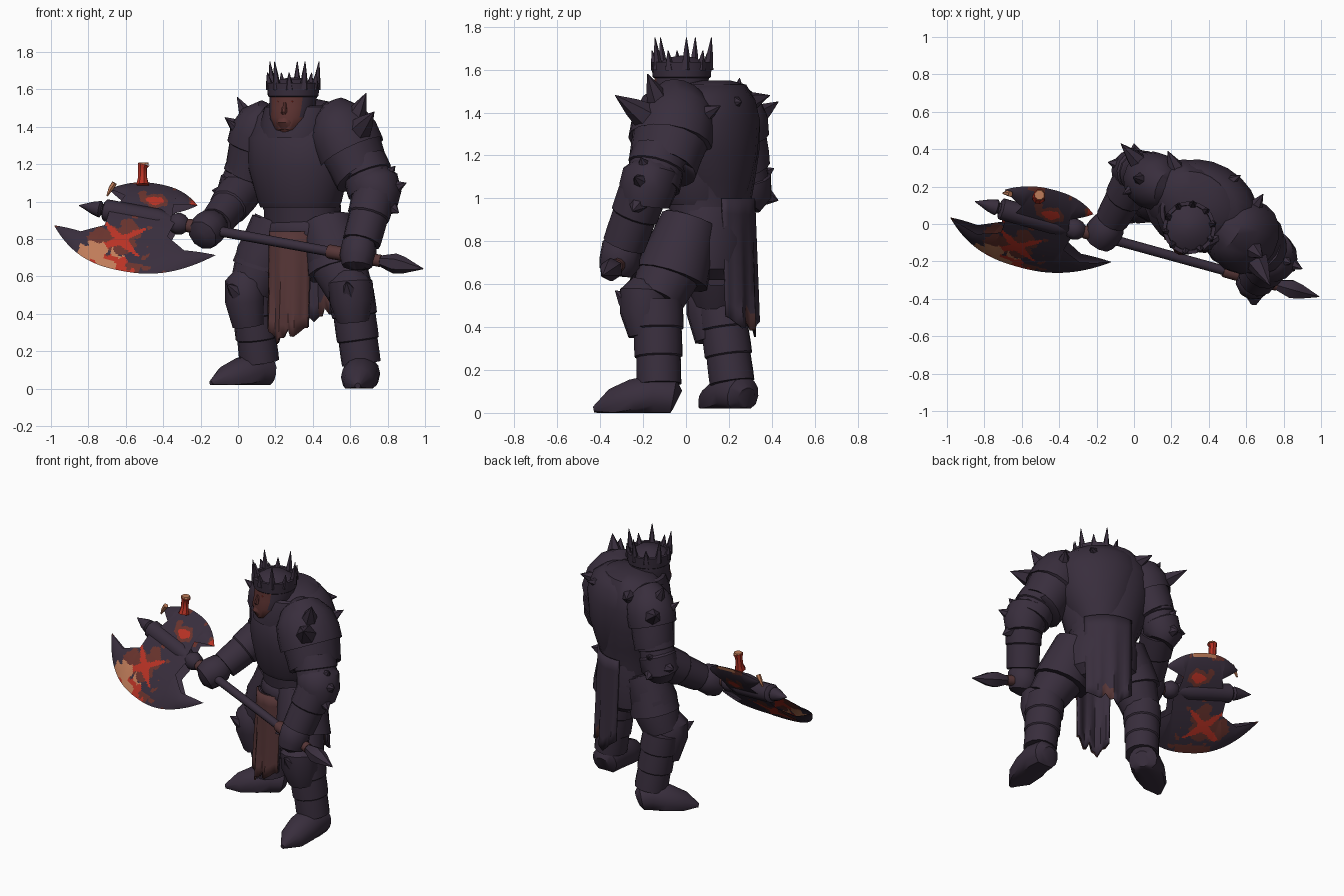
import bpy, bmesh, math, random
from mathutils import Vector as V, noise

FWD = V((-0.5, -0.866, 0))      # direction the body faces
LAT = V((0.866, -0.5, 0))       # the body's own left
UP = V((0, 0, 1))


def colour(name, rgb):
    m = bpy.data.materials.new(name)
    m.diffuse_color = (*rgb, 1)
    return m


DARK = colour("dark_iron", (0.040, 0.027, 0.046))
CLOTH = colour("worn_cloth", (0.092, 0.036, 0.037))
FACE = colour("face_brown", (0.105, 0.032, 0.030))
RED = colour("ember_red", (0.48, 0.032, 0.018))
RUST = colour("rust_glow", (0.14, 0.033, 0.026))
TAN = colour("hot_tan", (0.52, 0.20, 0.10))


def build(name, verts, faces, mats, rule=None):
    """Mesh from points; rule(face) gives the material index."""
    me = bpy.data.meshes.new(name)
    me.from_pydata([tuple(v) for v in verts], [], faces)
    bm = bmesh.new()
    bm.from_mesh(me)
    bmesh.ops.remove_doubles(bm, verts=bm.verts, dist=0.0005)
    bmesh.ops.recalc_face_normals(bm, faces=bm.faces)
    if rule:
        for f in bm.faces:
            f.material_index = rule(f)
    bm.to_mesh(me)
    bm.free()
    for m in mats:
        me.materials.append(m)
    ob = bpy.data.objects.new(name, me)
    bpy.context.collection.objects.link(ob)
    return ob


def loft(name, rings, mats, n=16, rule=None, floor=0):
    """Skin over rings of (centre, side vector, depth vector)."""
    verts = []
    for c, a, b in rings:
        for i in range(n):
            t = math.tau * i / n
            p = c + a * math.cos(t) + b * math.sin(t)
            p.z = max(p.z, floor)
            verts.append(p)
    faces = [(k*n+i, k*n+(i+1) % n, k*n+n+(i+1) % n, k*n+n+i)
             for k in range(len(rings)-1) for i in range(n)]
    faces += [tuple(range(n)), tuple(range(len(verts)-n, len(verts)))]
    return build(name, verts, faces, mats, rule)


def tube(name, pts, mat=DARK, n=14, ref=FWD, floor=0, depth=1.0):
    """Round limb through (x, y, z, radius) points."""
    ps = [V(p[:3]) for p in pts]
    rings = []
    for i, p in enumerate(pts):
        t = (ps[min(i+1, len(ps)-1)] - ps[max(i-1, 0)]).normalized()
        a = t.cross(ref).normalized()
        rings.append((ps[i], a * p[3], a.cross(t) * p[3] * depth))
    return loft(name, rings, [mat], n, floor=floor)


def plated(name, a, b, count, **kw):
    """Overlapping, slightly flared bands from a to b, each (x, y, z, radius)."""
    a, b = V(a), V(b)
    pts = []
    for i in range(count):
        for t, s in ((i + 0.02, 0.97), (i + 0.6, 1.02), (i + 0.97, 1.04)):
            p = a.lerp(b, t / count)
            p.w *= s
            pts.append(p)
    return tube(name, pts, **kw)


def stack(name, rows, mats=[DARK], side=LAT, n=20, rule=None):
    """Level rings (x, y, z, half width, half depth)."""
    back = V((-side.y, side.x, 0))
    return loft(name, [(V(r[:3]), side * r[3], back * r[4]) for r in rows], mats, n, rule)


def spike(name, base, tip, r, mat=DARK, n=6):
    b, t = V(base), V(tip)
    tube(name, [(*b, r), (*b.lerp(t, 0.5), r * 0.6), (*t, 0.002)], mat, n, ref=V((0.31, 0.9, 0.3)))


# Torso, upper back, breastplate, belt, seat and neck guard
stack("torso", [(.35, .10, .70, .17, .14), (.35, .10, .82, .225, .18), (.34, .11, .95, .21, .18),
                (.33, .10, 1.08, .25, .21), (.33, .10, 1.22, .285, .225), (.34, .10, 1.36, .31, .22),
                (.34, .11, 1.46, .27, .19), (.34, .13, 1.53, .18, .14), (.34, .14, 1.55, .08, .06)])
stack("upper_back", [(.39, .13, .98, .14, .14), (.39, .13, 1.08, .19, .17), (.40, .125, 1.2, .24, .195), (.40, .12, 1.36, .28, .205),
                     (.39, .12, 1.46, .26, .18), (.38, .13, 1.52, .18, .13), (.38, .14, 1.54, .05, .05)])
stack("breastplate", [(.33, .09, .97, .22, .185), (.33, .09, 1.0, .235, .2), (.325, .09, 1.18, .285, .23),
                      (.32, .09, 1.34, .28, .225), (.32, .09, 1.44, .2, .17)])
stack("belt", [(.35, .10, .80, .235, .18), (.35, .10, .83, .245, .195), (.35, .10, .88, .23, .185), (.35, .11, .9, .215, .178)])
stack("seat", [(.37, .12, .62, .16, .12), (.37, .125, .67, .225, .165), (.365, .12, .8, .235, .185), (.35, .12, .96, .20, .18)])
stack("neck_guard", [(.32, .05, 1.34, .20, .20), (.32, .04, 1.42, .21, .18), (.32, .04, 1.505, .19, .15),
                     (.32, .04, 1.515, .17, .13), (.31, .03, 1.44, .12, .1)])

# Head with exposed face
look = V((-0.36, -0.93, 0))
hside = V((0.93, -0.36, 0))


def face_rule(f):
    c = f.calc_center_median()
    return int(1.36 < c.z < 1.57 and (c - V((.295, -.02, c.z))).normalized().dot(look) > 0.78)


stack("helmet", [(.275, -.06, 1.365, .05, .06), (.28, -.05, 1.385, .085, .10), (.285, -.04, 1.45, .115, .125),
                 (.29, -.025, 1.5, .122, .125), (.295, -.02, 1.56, .128, .128), (.295, -.02, 1.62, .12, .12),
                 (.295, -.02, 1.655, .07, .07), (.295, -.02, 1.665, .01, .01)],
      [DARK, FACE], hside, 24, face_rule)
brow = V((.295, -.02, 0)) + look * 0.125
tube("nose", [(brow.x, brow.y, 1.53, .01), (brow.x-.004, brow.y-.008, 1.48, .018), (brow.x, brow.y, 1.46, .014)], FACE, 8)
tube("jaw", [(brow.x+.01, brow.y+.035, 1.46, .05), (brow.x+.004, brow.y+.018, 1.42, .05), (brow.x+.01, brow.y+.03, 1.385, .035)], FACE, 10)
for s in (-1, 1):
    e = brow + hside * 0.04 * s - look * 0.004 + UP * 1.535
    spike("eye", e - look * 0.01, e + look * 0.003, 0.011, RED)

# Crown band with tall points
stack("crown_band", [(.295, -.02, 1.56, .13, .13), (.295, -.02, 1.565, .136, .136), (.295, -.02, 1.635, .142, .142),
                     (.295, -.02, 1.635, .122, .122), (.295, -.02, 1.6, .118, .118)], side=hside)
for i in range(10):
    t = math.tau * (i + 0.25) / 10
    d = V((math.cos(t), math.sin(t), 0))
    c = V((.295, -.02, 0)) + d * .124
    spike("crown_point", c + UP * 1.6, c + d * .016 + UP * (1.75, 1.69)[i % 2], 0.025, n=5)

# Shoulders
tube("left_pauldron", [(.46, .0, 1.47, .06), (.49, -.02, 1.46, .12), (.53, -.04, 1.41, .165), (.575, -.06, 1.34, .18),
                       (.61, -.075, 1.26, .18), (.61, -.075, 1.27, .165), (.64, -.095, 1.2, .155), (.665, -.11, 1.14, .15),
                       (.665, -.11, 1.16, .11)], n=16, depth=1.12)
tube("right_pauldron", [(.21, .18, 1.46, .05), (.18, .19, 1.45, .11), (.14, .21, 1.41, .145), (.105, .23, 1.35, .155),
                        (.085, .24, 1.28, .15), (.085, .24, 1.29, .135), (.065, .26, 1.2, .13), (.05, .27, 1.14, .125),
                        (.05, .27, 1.16, .1)], n=16)
for b, t, r in (((.62, -.12, 1.43), (.685, -.18, 1.58), .065), ((.64, -.17, 1.37), (.728, -.33, 1.48), .075),
                ((.6, .02, 1.36), (.69, .16, 1.43), .075), ((.08, .23, 1.40), (-.005, .25, 1.56), .065),
                ((.05, .30, 1.36), (-.07, .43, 1.45), .065), ((.04, .22, 1.34), (-.06, .16, 1.44), .055),
                ((.24, .26, 1.44), (.18, .39, 1.48), .06), ((.44, .18, 1.44), (.57, .26, 1.45), .07)):
    spike("shoulder_spike", b, t, r)

# Arms: upper arm, elbow guard, bracer, gauntlet
plated("left_upper_arm", (.66, -.115, 1.22, .135), (.72, -.16, 1.06, .13), 2)
plated("left_bracer", (.735, -.19, 1.06, .12), (.66, -.29, .78, .098), 2)
plated("right_upper_arm", (.06, .26, 1.22, .115), (.01, .28, 1.06, .11), 2)
plated("right_bracer", (.01, .25, 1.05, .118), (-.12, .02, .885, .085), 2, ref=UP)
tube("left_elbow_guard", [(.71, -.16, 1.18, .08), (.72, -.16, 1.12, .135), (.74, -.18, 1.04, .135), (.735, -.19, .97, .115)])
tube("right_elbow_guard", [(.04, .27, 1.13, .08), (.02, .28, 1.1, .118), (0, .28, 1.02, .122), (.01, .26, .97, .09)])
for b, t in (((.79, -.19, 1.06), (.90, -.24, 1.1)), ((.77, -.18, 1.11), (.84, -.21, 1.19)),
             ((.79, -.21, .99), (.86, -.25, .94)), ((-.04, .31, 1.05), (-.14, .33, 1.06)),
             ((.01, .34, 1.02), (.0, .43, .99)), ((.02, .32, 1.09), (.0, .41, 1.14))):
    spike("elbow_spike", b, t, .062)
tube("left_gauntlet", [(.665, -.28, .80, .07), (.65, -.3, .77, .095), (.64, -.31, .70, .098), (.635, -.33, .655, .08), (.635, -.33, .635, .03)], n=10)
tube("right_gauntlet", [(-.11, .03, .90, .06), (-.13, .0, .88, .09), (-.165, -.05, .85, .1), (-.19, -.09, .82, .085), (-.205, -.11, .81, .035)], n=10, ref=UP)

# Legs: thigh, hip plate, knee, greave, boot
tube("left_thigh", [(.46, .02, .88, .14), (.52, -.06, .7, .155), (.6, -.14, .52, .125)])
tube("right_thigh", [(.22, .15, .88, .14), (.14, .15, .7, .155), (.07, .15, .52, .12)])
plated("left_hip_plate", (.48, .02, .90, .14), (.545, -.07, .62, .17), 1)
plated("right_hip_plate", (.20, .15, .90, .13), (.12, .16, .63, .152), 1)
plated("left_greave", (.605, -.135, .52, .125), (.66, -.125, .13, .1), 3)
plated("right_greave", (.07, .165, .52, .12), (.115, .215, .14, .102), 3)
tube("left_knee", [(.6, -.18, .62, .07), (.6, -.19, .57, .12), (.61, -.19, .47, .12), (.62, -.18, .36, .09)], n=10)
tube("right_knee", [(.05, .11, .62, .07), (.04, .11, .57, .11), (.04, .11, .47, .11), (.06, .13, .34, .09)], n=10)
spike("left_knee_spike", (.6, -.25, .5), (.58, -.33, .57), .06)
spike("right_knee_spike", (.01, .06, .5), (-.06, .0, .56), .055)
tube("left_boot", [(.66, -.04, .06, .05), (.66, -.06, .07, .09), (.66, -.15, .08, .1), (.65, -.24, .06, .1),
                   (.645, -.34, .035, .08), (.64, -.43, .015, .015)], ref=UP)
tube("right_boot", [(.17, .28, .07, .05), (.15, .265, .08, .09), (.09, .22, .09, .1), (.02, .18, .07, .098),
                    (-.07, .12, .045, .075), (-.145, .07, .03, .014)], ref=UP, floor=.02)


def rag(name, mid, side, out, w, top, low, slant, mats, rule=None, cols=12, rows=8):
    """Hanging cloth with a torn hem."""
    random.seed(4)
    verts, faces = [], []
    for i in range(cols + 1):
        u = i / cols * 2 - 1
        hem = low + 0.16 * abs(u) ** 1.5 * (top - low) + random.uniform(0, .06) * (1 + i % 2)
        for j in range(rows + 1):
            z = top + (hem - top) * j / rows
            k = (top - z) / (top - low)
            bulge = slant * k + 0.014 * math.sin(i * 1.6) * k - 0.05 * u * u
            verts.append(mid + side * u * w * (1 - .05 * k) + out * bulge + UP * z)
    for i in range(cols):
        for j in range(rows):
            a = i * (rows + 1) + j
            faces.append((a, a + 1, a + rows + 2, a + rows + 1))
    ob = build(name, verts, faces, mats, rule)
    mod = ob.modifiers.new("thickness", "SOLIDIFY")
    mod.thickness, mod.offset = 0.01, 0


def brown_strip(f):
    c = f.calc_center_median()
    return int(c.z < .50 and .44 < c.x < .49)


# Front loincloth with dark lining, and long back cloth
fs = V((.97, -.25, 0))
rag("front_cloth", V((.256, -.10, 0)), fs, FWD, .115, .84, .215, .03, [CLOTH])
rag("front_lining", V((.262, -.089, 0)), fs, FWD, .114, .84, .22, .03, [DARK])
rag("back_cloth", V((.44, .285, 0)), LAT, -FWD, .15, 1.0, .33, .02, [DARK, CLOTH], brown_strip)

# Axe shaft frame: A is the head end, AX runs to the pommel, BL to the big blade
A, B = V((-.85, .12, .98)), V((.995, -.39, .64))
AX = (B - A).normalized()
O = A.lerp(B, .19)
BL = V((-.305, -.63, -.714))
BL = (BL - AX * BL.dot(AX)).normalized()
W = AX.cross(BL)                # points to the rear side of the blades


def along(name, pts, mat=DARK, n=10):
    tube(name, [(*(A + AX * s), r) for s, r in pts], mat, n)


along("axe_shaft", [(.1, .028), (1.75, .026)])
along("axe_top_spike", [(0, .002), (.08, .035), (.12, .045), (.13, .03), (.2, .03)])
along("axe_socket", [(.14, .045), (.15, .06), (.3, .06), (.45, .06), (.52, .042), (.53, .05), (.56, .06), (.59, .052), (.61, .035)])
along("upper_grip", [(.61, .034), (.62, .037), (.73, .036), (.74, .03)], CLOTH)
along("lower_grip", [(1.40, .034), (1.41, .038), (1.55, .038), (1.56, .034)], CLOTH)
along("pommel_grip", [(1.60, .033), (1.70, .033)], CLOTH)
along("pommel_point", [(1.70, .03), (1.73, .04), (1.78, .055), (1.83, .045), (1.94, .002)], n=6)


def blade(name, inner, half, reach, drop, sign, heat_rule, nx=120, nt=44):
    """Curved blade; inner holds (u, s, v) points of the half outline, mirrored."""
    verts, faces = [], []
    for side in (1, -1):
        o = len(verts)
        for i in range(nx + 1):
            u = 2 * i / nx - 1
            a = abs(u)
            k = next(k for k in range(len(inner)-1) if a <= inner[k+1][0] + 1e-6)
            p, q = inner[k], inner[k+1]
            f = (a - p[0]) / (q[0] - p[0])
            g = math.copysign(1, u)
            i_s, i_v = g * (p[1] + (q[1]-p[1]) * f), p[2] + (q[2]-p[2]) * f
            o_s, o_v = half * u, reach - drop * a ** 2.4
            for j in range(nt + 1):
                t = j / nt
                th = .042 * (1 - t ** 3) * (1 - a ** 4)
                verts.append(O + AX * (i_s + (o_s-i_s) * t) + BL * sign * (i_v + (o_v-i_v) * t) + W * side * th)
        for i in range(nx):
            for j in range(nt):
                a = o + i * (nt + 1) + j
                faces.append((a, a + 1, a + nt + 2, a + nt + 1))

    def embers(f):
        d = f.calc_center_median() - O
        s, v = d.dot(AX), d.dot(BL) * sign
        flat = AX * s + BL * v
        return heat_rule(s, v, noise.noise(flat * 11) * .7 + noise.noise(flat * 24) * .3, d.dot(W) < 0)
    build(name, verts, faces, [DARK, RED, RUST, TAN], embers)


def large_heat(s, v, n, front):
    """Branching crack in the middle, hot lower corner, a few dim flecks."""
    if front and v > .29 + n * .1 and -.27 < s < -.05 + n * .2:
        return 3 if n < .22 else 1
    x, y = s + .06, v - .21
    arms = min(abs(y - .75 * x), abs(y + .9 * x)) + n * .03
    reach = math.hypot(x, y * 1.2)
    if arms < .034 - reach * .12 and reach < .16:
        return 1
    if reach + n * .18 < .13 or (v > .345 and -.15 < s < .16 and n > -.25):
        return 1 if v > .375 and front and n > 0 else 2
    return 2 if n > .36 and s < .25 else 0


def small_heat(s, v, n, front):
    """Glow above the socket, hot rear rim, one red horn."""
    if v > .225 and abs(s) < .08 and not front:
        return 3
    if v > .21 and -.14 < s < -.05:
        return 2
    if s > .18 and n > -.25 and front:
        return 1 if n > -.1 else 2
    core = 1 - math.hypot(s / .1, (v - .1) / .06) + n
    return 1 if core > .55 else 2 if core > .15 else 2 if n > .34 else 0


blade("large_blade", [(0, 0, 0), (.3, .19, .0), (.48, .165, .13), (.7, .29, .205), (1, .455, .17)], .455, .40, .23, 1, large_heat)
blade("small_blade", [(0, 0, 0), (.4, .16, .0), (.6, .12, .09), (1, .25, .15)], .25, .25, .10, -1, small_heat)

# Molten stub and drip on the back of the axe
tube("ember_stub", [(-.51, .14, 1.09, .035), (-.51, .15, 1.13, .025), (-.51, .155, 1.18, .025), (-.505, .155, 1.2, .033)], RED, 8)
tube("ember_stub_tip", [(-.505, .155, 1.198, .03), (-.505, .155, 1.21, .026)], TAN, 8)
tube("ember_drip", [(-.66, .16, 1.1, .016), (-.68, .165, 1.07, .014), (-.7, .165, 1.03, .005)], TAN, 6)

# Smooth shading with crisp edges
for ob in bpy.context.collection.objects:
    ob.select_set(True)
    bpy.context.view_layer.objects.active = ob
bpy.ops.object.shade_smooth_by_angle(angle=math.radians(40))
